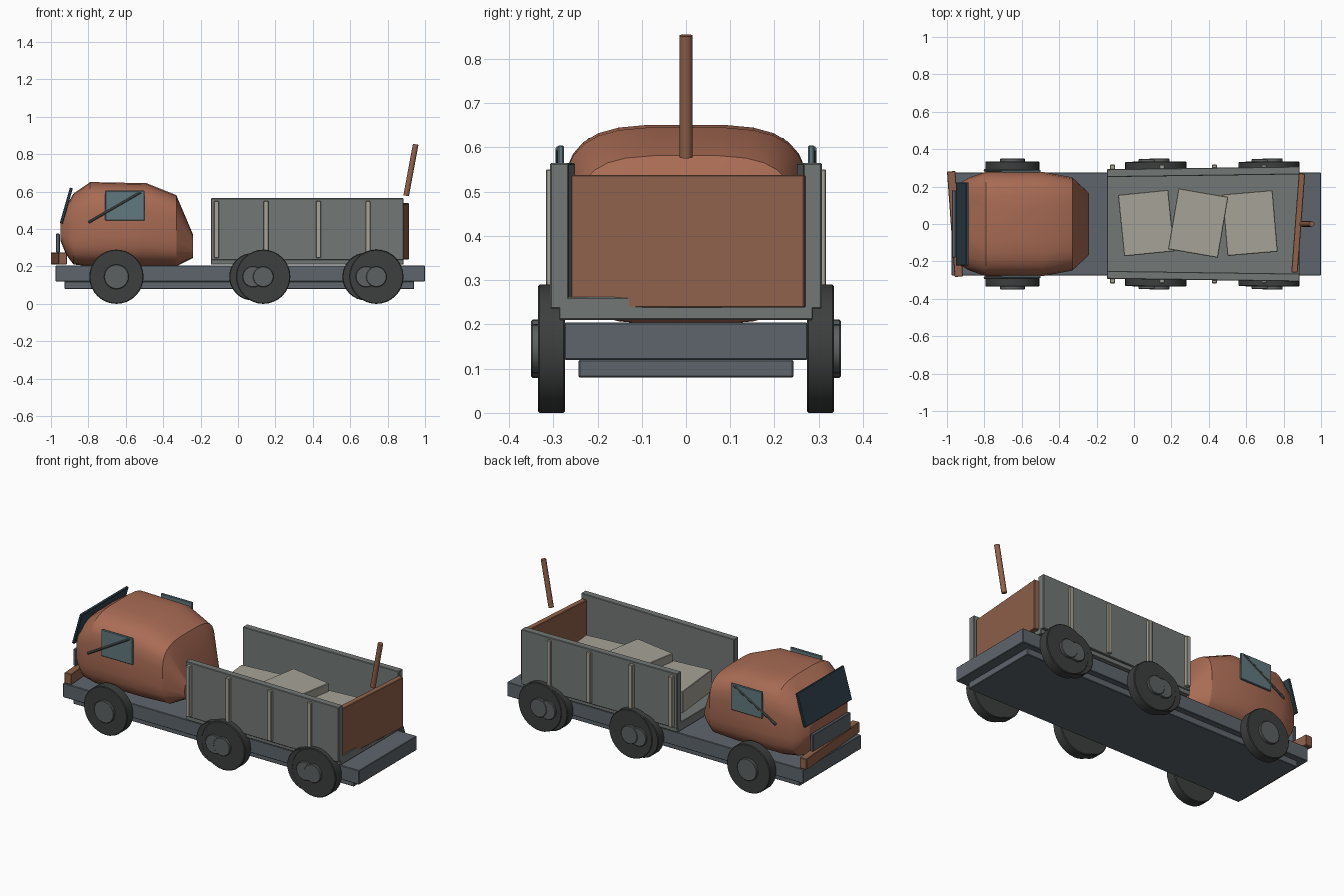
import bpy, math
from mathutils import Vector

if "Cube" in bpy.data.objects:
    bpy.data.objects.remove(bpy.data.objects["Cube"])


def material(name, rgb):
    m = bpy.data.materials.new(name)
    m.diffuse_color = (*rgb, 1)
    m.use_nodes = True
    m.node_tree.nodes["Principled BSDF"].inputs["Base Color"].default_value = m.diffuse_color
    return m


RUST = material("rust_paint", (0.40, 0.15, 0.09))
BROWN = material("brown_paint", (0.28, 0.12, 0.07))
STEEL = material("blue_steel", (0.11, 0.13, 0.15))
BED = material("bed_grey", (0.17, 0.19, 0.18))
CRATE = material("pale_stone", (0.38, 0.36, 0.31))
RUBBER = material("rubber", (0.045, 0.05, 0.048))
HUB = material("hub_grey", (0.11, 0.12, 0.12))
DARK_GLASS = material("dark_glass", (0.03, 0.055, 0.075))
GLASS = material("glass", (0.12, 0.19, 0.21))


def finish(ob, name, mat, bevel=0.0):
    ob.name = name
    ob.data.materials.append(mat)
    if bevel:
        b = ob.modifiers.new("bevel", 'BEVEL')
        b.width, b.segments = bevel, 1
    return ob


def box(name, loc, size, mat, rot=(0, 0, 0), bevel=0.003):
    bpy.ops.mesh.primitive_cube_add(size=1, location=loc, rotation=rot)
    ob = bpy.context.object
    ob.scale = size
    bpy.ops.object.transform_apply(location=False, rotation=False, scale=True)
    return finish(ob, name, mat, bevel)


def rod(name, a, b, r, mat, sides=32, bevel=0.0):
    a, b = Vector(a), Vector(b)
    d = b - a
    bpy.ops.mesh.primitive_cylinder_add(vertices=sides, radius=r, depth=d.length, location=(a + b) / 2)
    ob = bpy.context.object
    ob.rotation_euler = d.to_track_quat('Z', 'Y').to_euler()
    bpy.ops.object.shade_smooth_by_angle(angle=math.radians(35))
    return finish(ob, name, mat, bevel)


# chassis
box("chassis", (0.0125, 0, 0.162), (1.975, 0.55, 0.085), STEEL)
box("lower_frame", (0.007, 0, 0.10), (1.87, 0.486, 0.04), STEEL)

# cab: rounded sections lofted along x (x, half width, bottom, top)
sections = [(-0.95, 0.18, 0.34, 0.44), (-0.92, 0.225, 0.265, 0.52), (-0.88, 0.25, 0.21, 0.59),
            (-0.79, 0.28, 0.20, 0.652), (-0.49, 0.28, 0.20, 0.646),
            (-0.33, 0.25, 0.20, 0.582), (-0.24, 0.165, 0.245, 0.37)]
N = 28
verts, faces = [], []
for x, w, z0, z1 in sections:
    for i in range(N):
        t = 2 * math.pi * (i + 0.5) / N
        c, s = math.cos(t), math.sin(t)
        y = math.copysign(abs(c) ** 0.55, c) * w
        z = (z0 + z1) / 2 + math.copysign(abs(s) ** 0.55, s) * (z1 - z0) / 2
        verts.append((x, y, z))
for k in range(len(sections) - 1):
    for i in range(N):
        j = (i + 1) % N
        faces.append((k * N + i, k * N + j, (k + 1) * N + j, (k + 1) * N + i))
faces.append(tuple(reversed(range(N))))
faces.append(tuple(range((len(sections) - 1) * N, len(sections) * N)))
mesh = bpy.data.meshes.new("cab")
mesh.from_pydata(verts, [], faces)
cab = bpy.data.objects.new("cab", mesh)
bpy.context.collection.objects.link(cab)
bpy.ops.object.select_all(action='DESELECT')
cab.select_set(True)
bpy.context.view_layer.objects.active = cab
bpy.ops.object.mode_set(mode='EDIT')
bpy.ops.mesh.select_all(action='SELECT')
bpy.ops.mesh.normals_make_consistent(inside=False)
bpy.ops.object.mode_set(mode='OBJECT')
bpy.ops.object.shade_smooth_by_angle(angle=math.radians(25))
finish(cab, "cab", RUST)

# windscreen, grille and skewed bumper
box("windscreen", (-0.918, 0, 0.525), (0.016, 0.445, 0.198), DARK_GLASS, (0, math.radians(16), 0))
box("grille", (-0.963, 0, 0.325), (0.02, 0.36, 0.10), STEEL)
box("bumper", (-0.957, 0, 0.243), (0.045, 0.565, 0.065), BROWN, (0, 0, 0.072))

# bed floor, tailgate, exhaust stack
box("bed_floor", (0.37, 0, 0.236), (1.03, 0.575, 0.052), BED)
box("tailgate", (0.878, 0.005, 0.388), (0.034, 0.53, 0.30), BROWN, (0, 0, -0.075))
rod("rear_pole", (0.899, 0, 0.578), (0.95, 0, 0.853), 0.015, BROWN, 16)

for s, side in ((-1, "right"), (1, "left")):
    # cab side window and its diagonal bar
    box(f"{side}_window", (-0.605, s * 0.283, 0.525), (0.21, 0.014, 0.16), GLASS)
    rod(f"{side}_window_bar", (-0.80, s * 0.288, 0.435), (-0.52, s * 0.288, 0.597), 0.007, HUB, 10)
    # slightly splayed bed wall with ribs
    box(f"{side}_bed_wall", (0.37, s * 0.279, 0.40), (1.03, 0.042, 0.33), BED, (0, 0, s * 0.014))
    for i, x in enumerate((-0.115, 0.15, 0.43, 0.695)):
        box(f"{side}_rib_{i}", (x, s * 0.304, 0.398), (0.026, 0.026, 0.305), CRATE)
    # wheels: (x, tyre radius, hub radius, tyre outer y, hub outer y); rear ones are doubled
    wheels = ((-0.65, 0.145, 0.066, 0.335, 0.35), (0.135, 0.145, 0.055, 0.335, 0.35),
              (0.08, 0.127, 0.056, 0.332, 0.347), (0.74, 0.145, 0.055, 0.335, 0.35),
              (0.685, 0.127, 0.056, 0.332, 0.347))
    for i, (x, r, h, y, hy) in enumerate(wheels):
        rod(f"{side}_tyre_{i}", (x, s * 0.273, 0.145), (x, s * y, 0.145), r, RUBBER, 32, 0.004)
        rod(f"{side}_hub_{i}", (x, s * 0.32, 0.145), (x, s * hy, 0.145), h, HUB, 24, 0.003)

# cargo blocks
for i, (x, y, h, rot) in enumerate(((0.065, 0.005, 0.13, 0.1), (0.343, 0.005, 0.18, -0.17), (0.62, 0.005, 0.13, 0.085))):
    box(f"cargo_block_{i}", (x, y, 0.26 + h / 2), (0.27, 0.33, h), CRATE, (0, 0, rot))
